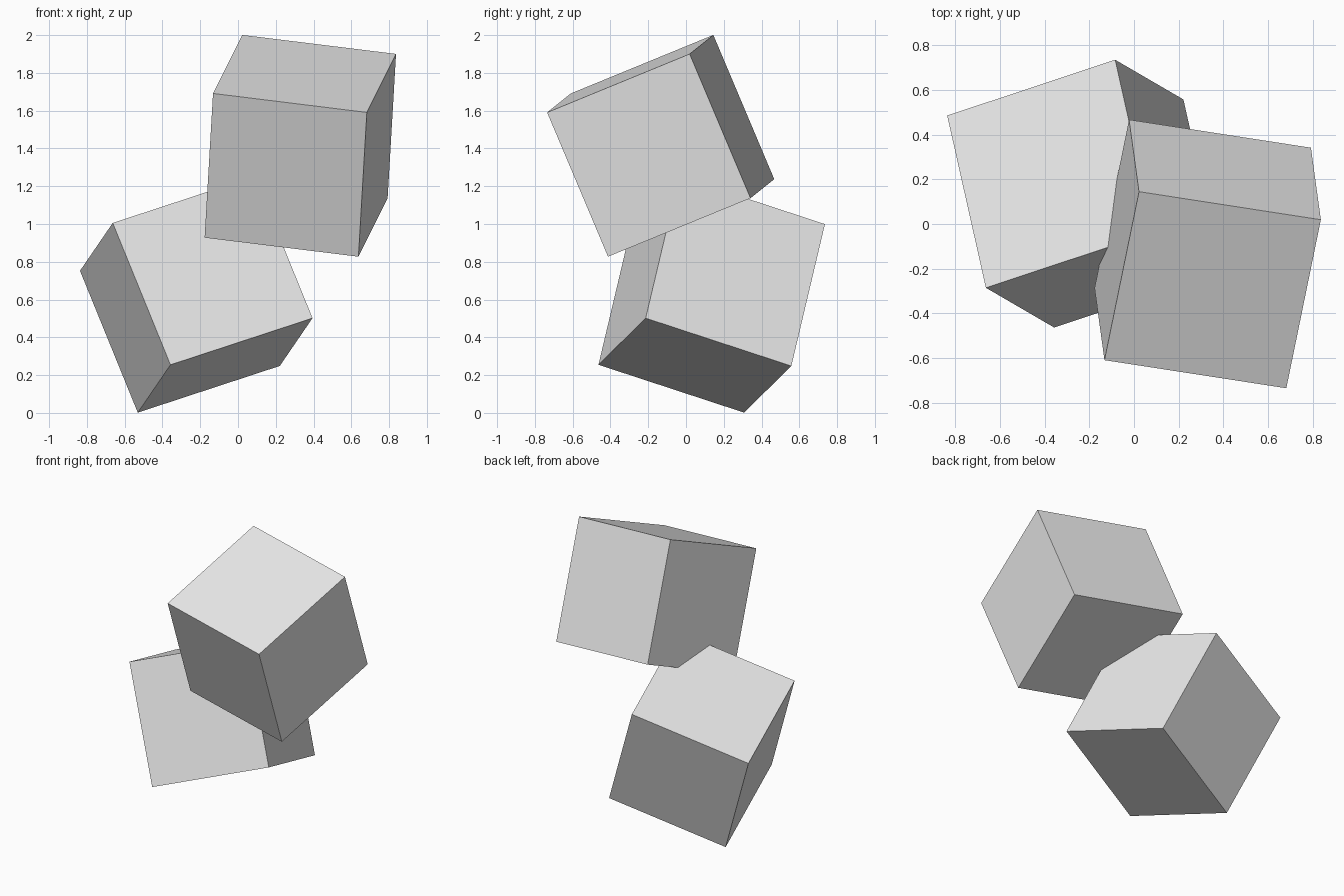
import bpy
from mathutils import Matrix, Vector

old = bpy.data.objects.get("Cube")
if old:
    bpy.data.objects.remove(old, do_unlink=True)

# One plain grey for both blocks
grey = bpy.data.materials.new("light_grey")
grey.use_nodes = True
colour = (0.8, 0.8, 0.8, 1)
grey.diffuse_color = colour
grey.node_tree.nodes["Principled BSDF"].inputs["Base Color"].default_value = colour

SIDE = 0.83


def tilted_cube(name, centre, x_edge, y_edge):
    """Cube whose local x and y edges follow the given directions."""
    x = Vector(x_edge).normalized()
    z = x.cross(Vector(y_edge)).normalized()
    y = z.cross(x)
    bpy.ops.mesh.primitive_cube_add(size=SIDE)
    cube = bpy.context.object
    cube.name = name
    cube.data.materials.append(grey)
    turn = Matrix((x, y, z)).transposed().to_4x4()
    cube.matrix_world = Matrix.Translation(centre) @ turn
    return cube


# Lower block balances on one corner
tilted_cube("lower_cube", (-0.221, 0.136, 0.627),
            (0.752, 0.25, 0.247), (-0.177, 0.768, -0.254))

# Upper block overlaps the top of the lower one
tilted_cube("upper_cube", (0.33, -0.134, 1.414),
            (0.81, -0.125, -0.1), (0.152, 0.755, 0.31))
